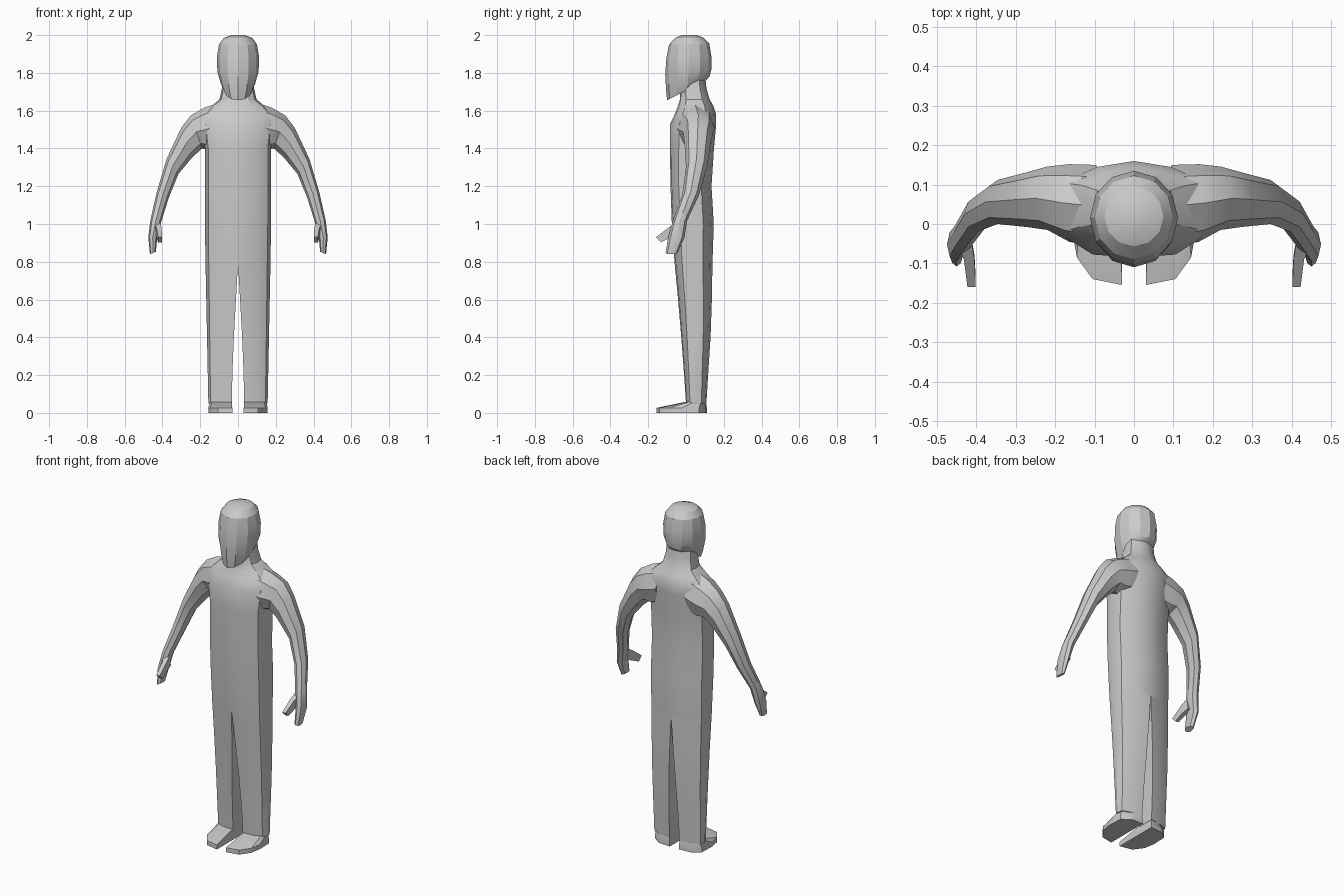
import bpy, bmesh
from math import sin, cos, pi, radians

if "Cube" in bpy.data.objects:
    bpy.data.objects.remove(bpy.data.objects["Cube"])


def loft(name, rings, mirror=False, angle=30):
    """Skin a list of equal-length rings, cap both ends, optionally mirror in x."""
    bm = bmesh.new()
    rows = [[bm.verts.new(p) for p in r] for r in rings]
    n = len(rows[0])
    for a, b in zip(rows, rows[1:]):
        for i in range(n):
            j = (i + 1) % n
            bm.faces.new((a[i], a[j], b[j], b[i]))
    bm.faces.new(rows[0][::-1])
    bm.faces.new(rows[-1])
    bmesh.ops.recalc_face_normals(bm, faces=bm.faces)
    mesh = bpy.data.meshes.new(name)
    bm.to_mesh(mesh)
    bm.free()
    ob = bpy.data.objects.new(name, mesh)
    bpy.context.collection.objects.link(ob)
    bpy.ops.object.select_all(action='DESELECT')
    bpy.context.view_layer.objects.active = ob
    ob.select_set(True)
    bpy.ops.object.shade_smooth_by_angle(angle=radians(angle))
    if mirror:
        m = ob.modifiers.new("Mirror", 'MIRROR')
        m.use_mirror_merge = False
    return ob


def half(z, w, f, b, xi=0.0):
    """Half of a body section, from front centre round the side to back centre."""
    shape = [(0, 0), (.55, .03), (.9, .2), (1, .45), (.95, .75), (.5, .93), (0, 1)]
    return [(xi + (w - xi) * u, f + (b - f) * v, z) for u, v in shape]


def full(*args):
    h = half(*args)
    return h + [(-x, y, z) for x, y, z in h[-2:0:-1]]


# torso and neck: z, half width, front y, back y
loft("torso", [full(*s) for s in [
    (.79, .172, -.06, .14), (1.0, .175, -.075, .147), (1.2, .175, -.082, .135),
    (1.4, .175, -.085, .148), (1.53, .19, -.085, .16), (1.58, .19, -.06, .16),
    (1.625, .14, -.042, .145), (1.66, .098, -.032, .125), (1.72, .085, -.03, .108),
    (1.8, .08, -.03, .1)]])

# legs and feet: sole outline first, then leg sections
sole = [(.03, -.155), (.105, -.14), (.145, -.085), (.157, -.02),
        (.153, .07), (.105, .105), (.03, .11)]
loft("foot", [[(x, y, 0) for x, y in sole], [(x, y, .027) for x, y in sole],
              half(.058, .15, -.005, .105, .035)], True)
loft("leg", [half(*s) for s in [
    (.05, .157, 0, .108, .032), (.2, .16, -.01, .117, .03), (.4, .164, -.025, .13, .022),
    (.6, .168, -.042, .137, .011), (.79, .172, -.06, .14, 0)]], True)

# head: front z, back z, half width, front y, back y
head = []
for zf, zb, w, f, b in [
        (1.655, 1.755, .072, -.1, .1), (1.7, 1.78, .09, -.105, .125),
        (1.79, 1.82, .109, -.11, .135), (1.88, 1.885, .112, -.104, .135),
        (1.95, 1.955, .1, -.09, .123), (1.985, 1.985, .075, -.057, .095),
        (2.0, 2.0, .035, -.02, .055)]:
    ring = []
    for i in range(12):
        a = 2 * pi * i / 12
        t = (1 - cos(a)) / 2
        ring.append((w * sin(a), f + (b - f) * t, zf + (zb - zf) * t))
    head.append(ring)
loft("head", head, angle=25)

# arms and hands: outer x z, inner x z, front y, back y
arm = []
for ox, oz, ix, iz, f, b in [
        (.09, 1.645, .1, 1.4, -.06, .15), (.18, 1.615, .15, 1.39, -.045, .152),
        (.25, 1.575, .19, 1.4, -.015, .146), (.3, 1.51, .24, 1.355, -.008, .132),
        (.378, 1.345, .315, 1.265, 0, .112), (.43, 1.17, .366, 1.14, -.02, .07),
        (.464, 1.02, .407, 1.01, -.07, .005), (.475, .93, .428, .925, -.095, -.008),
        (.466, .84, .435, .853, -.108, -.045)]:
    ring = []
    for i in range(8):
        a = 2 * pi * i / 8
        c, s = (1 + cos(a)) / 2, (1 + sin(a)) / 2
        ring.append((ix + (ox - ix) * c, f + (b - f) * s, iz + (oz - iz) * c))
    arm.append(ring)
loft("arm", arm, True)

# thumbs: inner x, outer x, then upper and lower edge in y z
loft("thumb", [[(a, y1, z1), (b, y1, z1), (b, y2, z2), (a, y2, z2)]
               for a, b, y1, z1, y2, z2 in [
                   (.412, .45, -.05, 1.01, -.04, .945),
                   (.405, .432, -.09, .982, -.08, .93),
                   (.402, .423, -.16, .93, -.133, .903)]], True)
